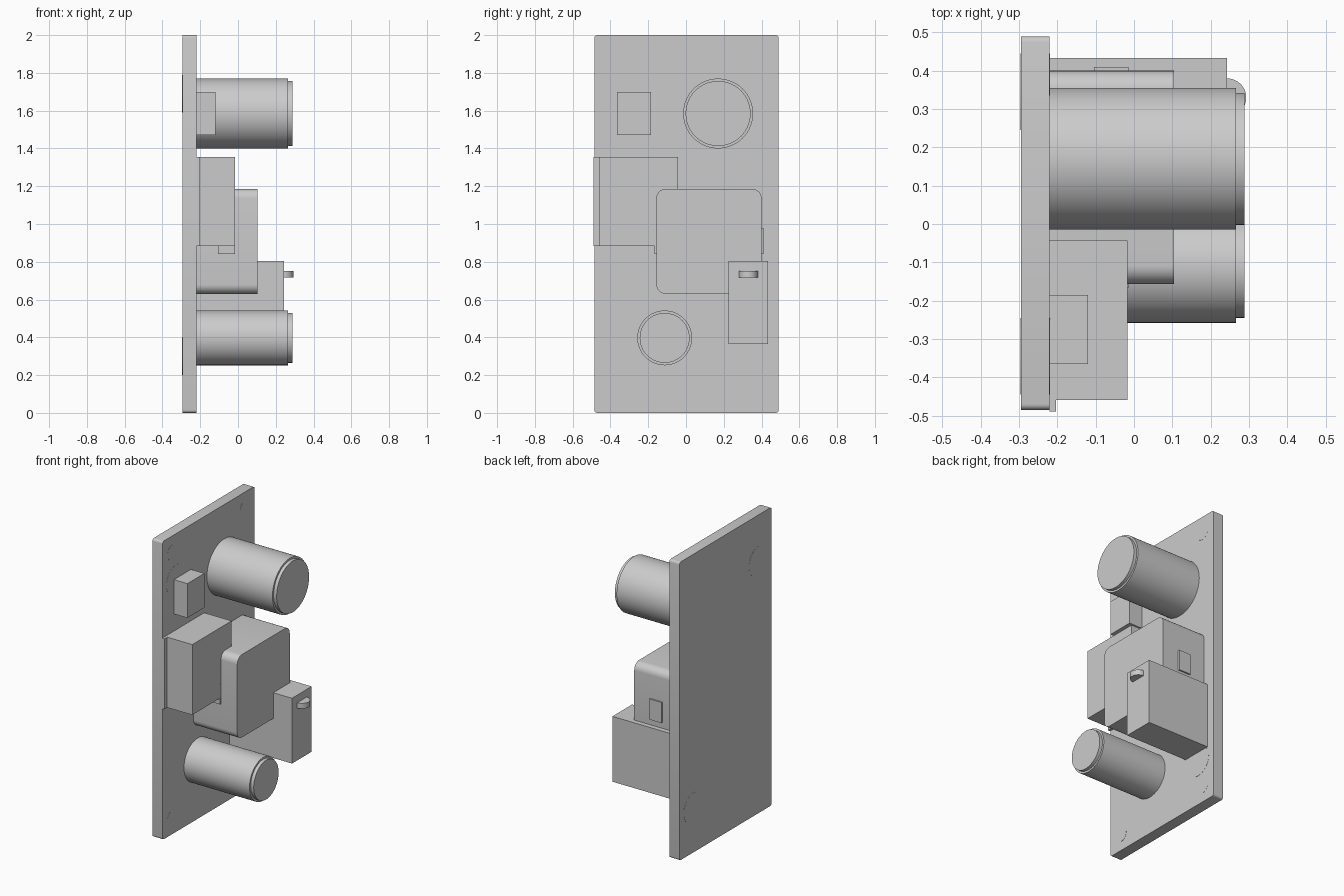
import bpy
import bmesh
import math
from mathutils import Matrix, Vector

cube = bpy.data.objects.get("Cube")
if cube:
    bpy.data.objects.remove(cube, do_unlink=True)

grey = bpy.data.materials.new("plain grey")
grey.use_nodes = True
COLOUR = (0.6, 0.6, 0.6, 1)
grey.diffuse_color = COLOUR
grey.node_tree.nodes["Principled BSDF"].inputs["Base Color"].default_value = COLOUR

BACK, FACE = -0.295, -0.22   # the two faces of the board


def finish(name, bm, smooth=False):
    bmesh.ops.recalc_face_normals(bm, faces=bm.faces)
    mesh = bpy.data.meshes.new(name)
    bm.to_mesh(mesh)
    bm.free()
    mesh.materials.append(grey)
    obj = bpy.data.objects.new(name, mesh)
    bpy.context.collection.objects.link(obj)
    if smooth:
        bpy.ops.object.select_all(action="DESELECT")
        obj.select_set(True)
        bpy.context.view_layer.objects.active = obj
        bpy.ops.object.shade_smooth_by_angle(angle=math.radians(35))
    return obj


def box(name, x, y, z, radius=0, segments=8):
    """Box from (min, max) ranges; radius rounds the edges running along x."""
    bm = bmesh.new()
    bmesh.ops.create_cube(bm, size=1)
    for v in bm.verts:
        v.co = Vector([a + (b - a) * (c + 0.5) for (a, b), c in zip((x, y, z), v.co)])
    if radius:
        edges = [e for e in bm.edges if abs(e.verts[0].co.x - e.verts[1].co.x) > 1e-4]
        bmesh.ops.bevel(bm, geom=edges, offset=radius, segments=segments,
                        profile=0.5, affect="EDGES")
    return finish(name, bm, radius > 0)


def turned(name, profile, y, z, steps=64):
    """Revolve (x, radius) points about an axis along x."""
    bm = bmesh.new()
    verts = [bm.verts.new((x, r, 0)) for x, r in profile]
    edges = [bm.edges.new(pair) for pair in zip(verts, verts[1:])]
    bmesh.ops.spin(bm, geom=verts + edges, cent=(0, 0, 0), axis=(1, 0, 0),
                   angle=math.tau, steps=steps)
    bmesh.ops.remove_doubles(bm, verts=bm.verts, dist=1e-5)
    bmesh.ops.translate(bm, verts=bm.verts, vec=(0, y, z))
    return finish(name, bm, True)


# Circuit board
box("board", (BACK, FACE), (-0.485, 0.49), (0, 2), 0.015, 4)

# Two capacitors with stepped ends
for name, y, z, r in (("large_capacitor", 0.17, 1.585, 0.185),
                      ("small_capacitor", -0.113, 0.397, 0.145)):
    turned(name, [(FACE, 0), (FACE, r), (0.266, r), (0.266, r - 0.013),
                  (0.288, r - 0.013), (0.288, 0)], y, z)

# Small component and relay with its base flange
box("small_component", (FACE, -0.12), (-0.365, -0.185), (1.47, 1.70))
box("relay", (FACE, -0.017), (-0.46, -0.043), (0.883, 1.355))
box("relay_flange", (FACE, -0.203), (-0.49, -0.043), (0.883, 1.355))

# Transformer with a tab on either side
box("transformer", (FACE, 0.104), (-0.157, 0.4), (0.63, 1.186), 0.05)
box("right_tab", (-0.105, -0.015), (-0.167, -0.15), (0.842, 0.98))
box("left_tab", (-0.105, -0.015), (0.39, 0.41), (0.842, 0.98))

# Connector block with a round latch
box("connector", (FACE, 0.243), (0.225, 0.433), (0.365, 0.803))
bm = bmesh.new()
bmesh.ops.create_cone(bm, cap_ends=True, segments=48, radius1=0.05, radius2=0.05,
                      depth=0.036, matrix=Matrix.Translation((0.243, 0.33, 0.734)))
finish("connector_latch", bm, True)

# Nearly flush corner pads and through pins
for sy in (-1, 1):
    for z in (0.11, 1.89):
        turned("corner_pad", [(FACE - 0.01, 0), (FACE - 0.01, 0.05),
                              (FACE + 0.0008, 0.05), (FACE + 0.0008, 0)],
               sy * 0.385, z, 32)
for y, z in ((0.345, 0.3), (-0.345, 1.69)):
    turned("through_pin", [(BACK - 0.0008, 0), (BACK - 0.0008, 0.1),
                           (FACE + 0.0008, 0.1), (FACE + 0.0008, 0)], y, z, 32)
